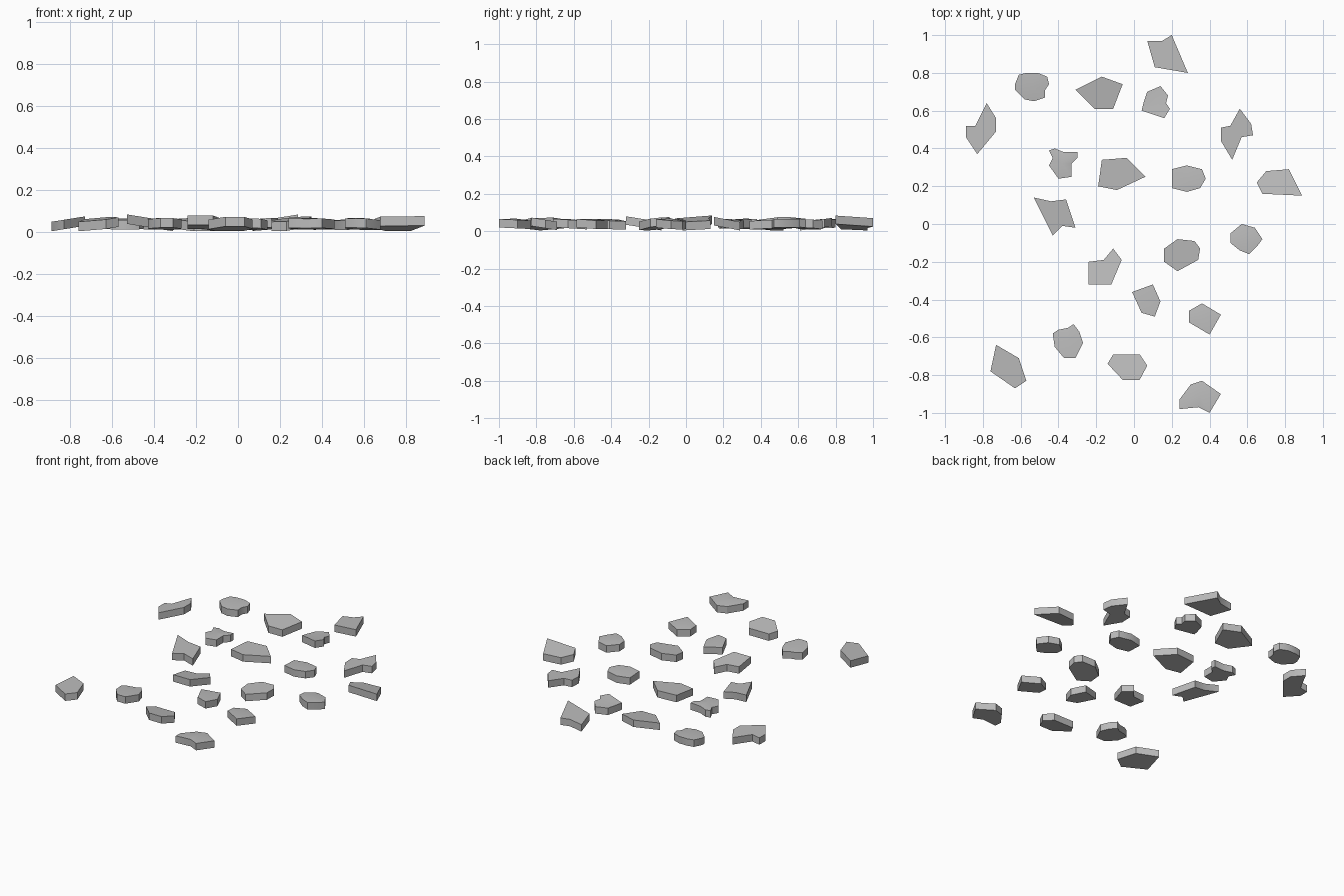
import bpy
import bmesh

# Remove only the default cube
default_cube = bpy.data.objects.get("Cube")
if default_cube:
    bpy.data.objects.remove(default_cube, do_unlink=True)

# Single stone colour
stone_grey = bpy.data.materials.new("stone_grey")
stone_grey.use_nodes = True
grey = (0.5, 0.5, 0.5, 1)
stone_grey.diffuse_color = grey
stone_grey.node_tree.nodes["Principled BSDF"].inputs["Base Color"].default_value = grey

UNIT = 0.01        # outlines are written in hundredths
THICKNESS = 0.045
MIDDLE = 0.038
SLOPE = 0.16
FLOOR = 0.004


def stone(name, at, fall, outline, crown=0.0):
    """Flat slab with a given outline, leaning down towards 'fall'."""
    def lean(x, y):
        return -SLOPE * UNIT * (fall[0] * x + fall[1] * y)

    # Keep the lowest corner just above the ground
    lowest = min(lean(x, y) for x, y in outline)
    base = max(MIDDLE - THICKNESS / 2, FLOOR - lowest)

    bm = bmesh.new()
    lower, upper = [], []
    for x, y in outline:
        height = base + lean(x, y)
        lower.append(bm.verts.new((x * UNIT, y * UNIT, height)))
        upper.append(bm.verts.new((x * UNIT, y * UNIT, height + THICKNESS)))
    peak = bm.verts.new((0, 0, base + THICKNESS + crown * UNIT))

    # Underside, side walls and faceted top
    bm.faces.new(lower)
    count = len(outline)
    for i in range(count):
        j = (i + 1) % count
        bm.faces.new((lower[i], lower[j], upper[j], upper[i]))
        bm.faces.new((upper[i], upper[j], peak))
    bmesh.ops.recalc_face_normals(bm, faces=bm.faces)

    mesh = bpy.data.meshes.new(name)
    bm.to_mesh(mesh)
    bm.free()
    mesh.materials.append(stone_grey)
    obj = bpy.data.objects.new(name, mesh)
    obj.location = (at[0] * UNIT, at[1] * UNIT, 0)
    bpy.context.collection.objects.link(obj)

    # Soft top, crisp rim
    bpy.ops.object.select_all(action="DESELECT")
    obj.select_set(True)
    bpy.context.view_layer.objects.active = obj
    bpy.ops.object.shade_smooth_by_angle(angle=0.6)


# Back row
stone("back_stone", at=(17, 91), fall=(-1, 0),
      outline=[(-10, 6), (-2, 6), (3, 9), (11.5, -11), (-6, -8)])
stone("back_right_round_stone", at=(-54, 73), fall=(0, -0.3), crown=0.5,
      outline=[(-9, 1), (-7, 6), (-3, 7), (3, 7), (8, 5), (9, 1),
               (7, -2), (7, -6), (1, -8), (-4, -7), (-9, -2)])
stone("back_middle_stone", at=(-18, 70), fall=(0, -0.8),
      outline=[(-13, 1), (1, 8), (12, 4), (7, -9), (-3, -9)])
stone("back_notched_stone", at=(12, 64), fall=(-0.4, 0.4), crown=-0.4,
      outline=[(-5, 6), (2, 9), (6, 4), (5, 0), (7, -3), (4, -8), (-8, -4), (-7, 0)])

# Upper middle row
stone("right_pointed_stone", at=(-81, 51), fall=(-1, 0),
      outline=[(-8, 1), (-3, 1), (3, 13), (8, 5), (8, -2), (-2, -14), (-8, -5)])
stone("right_notched_stone", at=(-38, 32), fall=(-0.3, 0), crown=0.7,
      outline=[(-7, 7), (-4, 8), (1, 6), (8, 6), (8, 3), (5, 0),
               (5, -7), (-2, -8), (-7, -1), (-5, 3)])
stone("centre_back_stone", at=(-8, 26), fall=(0, -0.2),
      outline=[(-9, 8), (4, 9), (14, -1), (-1, -8), (-11, -6)])
stone("centre_left_round_stone", at=(29, 24), fall=(0, 0.3), crown=0.4,
      outline=[(-9, 5), (-1, 7), (7, 5), (9, 0), (6, -5), (-1, -7), (-9, -5)])
stone("left_pointed_stone", at=(55, 48), fall=(-0.3, -0.2),
      outline=[(-9, 3), (-4, 4), (1, 13), (7, 5), (8, -1), (2, -2), (-3, -14), (-9, -4)])
stone("far_left_stone", at=(76, 22), fall=(0, 1.2),
      outline=[(-11, 0), (-6, 6), (6, 7), (13, -7), (-8, -6)])

# Lower middle row
stone("centre_right_stone", at=(-42, 5), fall=(1, 0),
      outline=[(-11, 9), (-2, 7), (6, 8), (11, -7), (4, -6), (-1, -11)])
stone("left_round_stone", at=(59, -8), fall=(0.3, 0.4), crown=0.7,
      outline=[(-8, 3), (-2, 8), (5, 6), (9, 0), (6, -4), (2, -8), (-3, -6), (-8, -2)])
stone("centre_left_stone", at=(26, -16), fall=(-0.6, -0.6),
      outline=[(-10, 3), (-3, 8), (6, 7), (9, 3), (8, -3), (-3, -9), (-10, -4)])
stone("centre_front_stone", at=(-15, -23), fall=(0, 1),
      outline=[(-9, 3), (-1, 4), (4, 10), (8.5, 4), (3, -9), (-9, -9)])

# Front rows
stone("front_middle_stone", at=(7, -41), fall=(0.4, 0.4), crown=0.4,
      outline=[(-8, 5), (3, 9), (7, 0), (4, -8), (-3, -6)])
stone("front_left_stone", at=(36, -49), fall=(0.2, 0.4), crown=0.6,
      outline=[(-7, 3), (0, 7), (10, 1), (4, -9.5), (-7, -3)])
stone("front_right_round_stone", at=(-35, -62), fall=(0, 0.4), crown=0.4,
      outline=[(-8, 4), (-5, 6), (0, 7), (3, 9), (6, 5), (8, -1),
               (4, -9), (-2, -9), (-7, -3)])
stone("front_centre_stone", at=(-3, -75), fall=(0, 1),
      outline=[(-11, 1), (-8, 6), (6, 6), (10, 0), (6, -7.5), (-3, -7.5)])
stone("front_far_right_stone", at=(-66, -76), fall=(-0.8, -0.4),
      outline=[(-7, 12), (5, 5), (9, -7), (3, -11), (-10, -2)])
stone("front_edge_stone", at=(35, -91), fall=(0, 0.3), crown=0.7,
      outline=[(-11, -2), (-5, 6), (1, 8), (11, 1), (5, -9), (-1, -6), (-11, -7)])
